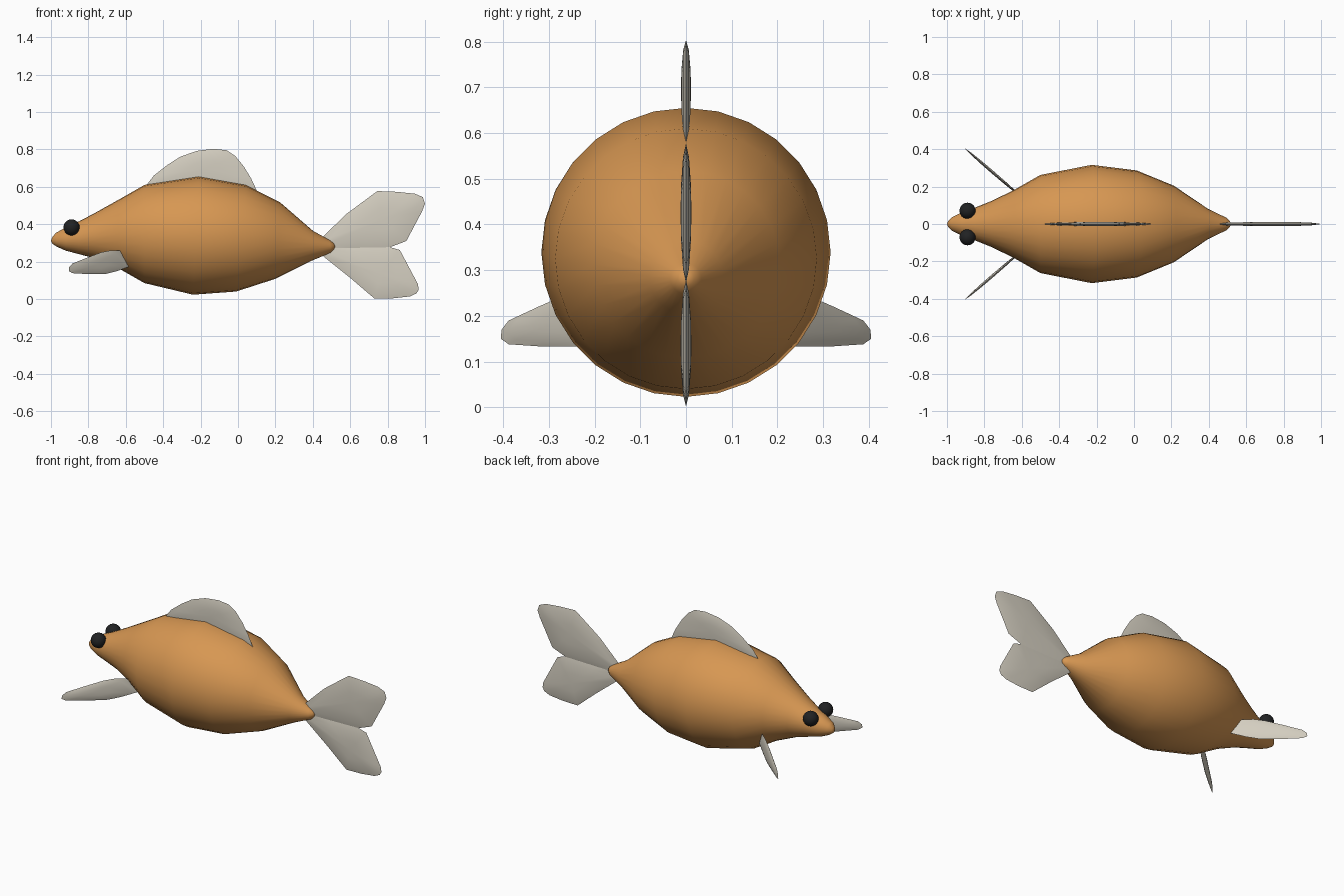
import bpy
import bmesh
from math import sin, cos, pi, radians
from mathutils import Vector

cube = bpy.data.objects.get("Cube")
if cube:
    bpy.data.objects.remove(cube, do_unlink=True)


def material(name, rgb, roughness):
    mat = bpy.data.materials.new(name)
    mat.use_nodes = True
    mat.diffuse_color = (*rgb, 1)
    shader = mat.node_tree.nodes["Principled BSDF"]
    shader.inputs["Base Color"].default_value = (*rgb, 1)
    shader.inputs["Roughness"].default_value = roughness
    return mat


ORANGE = material("body orange", (0.68, 0.31, 0.085), 0.6)
PALE = material("fin pale grey", (0.66, 0.62, 0.53), 0.6)
BLACK = material("eye black", (0.015, 0.016, 0.017), 0.4)


def finish(name, bm, mat, angle):
    bmesh.ops.recalc_face_normals(bm, faces=bm.faces)
    mesh = bpy.data.meshes.new(name)
    bm.to_mesh(mesh)
    bm.free()
    mesh.materials.append(mat)
    obj = bpy.data.objects.new(name, mesh)
    bpy.context.collection.objects.link(obj)
    bpy.ops.object.select_all(action="DESELECT")
    obj.select_set(True)
    bpy.context.view_layer.objects.active = obj
    bpy.ops.object.shade_smooth_by_angle(angle=radians(angle))
    return obj


def bridge(bm, a, b):
    for i in range(len(a)):
        j = (i + 1) % len(a)
        bm.faces.new((a[i], a[j], b[j], b[i]))


def fan(bm, ring, tip):
    for i in range(len(ring)):
        bm.faces.new((ring[i], ring[(i + 1) % len(ring)], tip))


def build_body():
    # each section: top x, top z, bottom x, bottom z
    sections = [(-.993, .33, -.992, .295), (-.975, .353, -.97, .28),
                (-.92, .383, -.92, .258), (-.85, .415, -.85, .24),
                (-.765, .46, -.765, .217), (-.64, .53, -.64, .165),
                (-.5, .61, -.5, .085), (-.21, .655, -.24, .023),
                (.04, .61, -.01, .04), (.225, .517, .2, .108),
                (.4, .365, .395, .205), (.49, .315, .497, .248),
                (.51, .3, .513, .265)]
    sides = 28
    bm = bmesh.new()
    rings = []
    for tx, tz, bx, bz in sections:
        top, bottom = Vector((tx, 0, tz)), Vector((bx, 0, bz))
        mid, up = (top + bottom) / 2, (top - bottom) / 2
        out = Vector((0, up.length, 0))
        rings.append([bm.verts.new(mid + up * cos(2 * pi * i / sides)
                                   + out * sin(2 * pi * i / sides))
                      for i in range(sides)])
    for a, b in zip(rings, rings[1:]):
        bridge(bm, a, b)
    fan(bm, rings[0], bm.verts.new((-1, 0, .311)))
    fan(bm, rings[-1], bm.verts.new((.52, 0, .283)))
    finish("body", bm, ORANGE, 60)


def build_fin(name, outline, thick, place=lambda x, z: Vector((x, 0, z)),
              normal=(0, 1, 0)):
    # lens-shaped fin: thin rim swelling to a thicker middle on both sides
    normal = Vector(normal).normalized()
    rim_points = [place(x, z) for x, z in outline]
    centre = sum(rim_points, Vector()) / len(rim_points)
    bm = bmesh.new()
    rim = [bm.verts.new(p) for p in rim_points]
    for side in (-1, 1):
        previous = rim
        for scale, swell in ((.8, .55), (.4, .9)):
            ring = [bm.verts.new(centre.lerp(p, scale) + normal * side * thick * swell)
                    for p in rim_points]
            bridge(bm, previous, ring)
            previous = ring
        fan(bm, previous, bm.verts.new(centre + normal * side * thick))
    return finish(name, bm, PALE, 40)


build_body()

# dorsal fin
build_fin("dorsal_fin", [(-.5, .595), (-.45, .66), (-.38, .715), (-.31, .76),
                         (-.22, .792), (-.13, .803), (-.06, .795), (-.015, .765),
                         (.03, .71), (.07, .645), (.105, .57), (-.2, .575)], .011)

# forked tail
build_fin("tail_upper_lobe", [(.42, .3), (.58, .455), (.745, .577), (.85, .573),
                              (.945, .563), (.988, .545), (1, .51), (.985, .47),
                              (.9, .31), (.81, .276), (.6, .272), (.43, .27)], .012)
build_fin("tail_lower_lobe", [(.43, .27), (.6, .274), (.81, .278), (.865, .262),
                              (.962, .08), (.966, .05), (.955, .03), (.92, .014),
                              (.83, .004), (.73, .002), (.6, .113), (.46, .225)], .012)

# swept pectoral fins and eyes, one on each flank
pectoral = [(-.585, .172), (-.63, .258), (-.68, .26), (-.73, .25), (-.81, .22),
            (-.885, .19), (-.903, .17), (-.905, .15), (-.885, .138),
            (-.8, .133), (-.71, .133), (-.65, .148)]
for side, label in ((-1, "front"), (1, "back")):
    build_fin(label + "_pectoral_fin", pectoral, .008,
              lambda x, z: Vector((x, side * (.405 - .86 * (x + .905)), z)),
              (.86, side, 0))
    bm = bmesh.new()
    bmesh.ops.create_uvsphere(bm, u_segments=24, v_segments=16, radius=.043)
    bmesh.ops.translate(bm, verts=bm.verts, vec=(-.89, side * .071, .383))
    finish(label + "_eye", bm, BLACK, 60)
